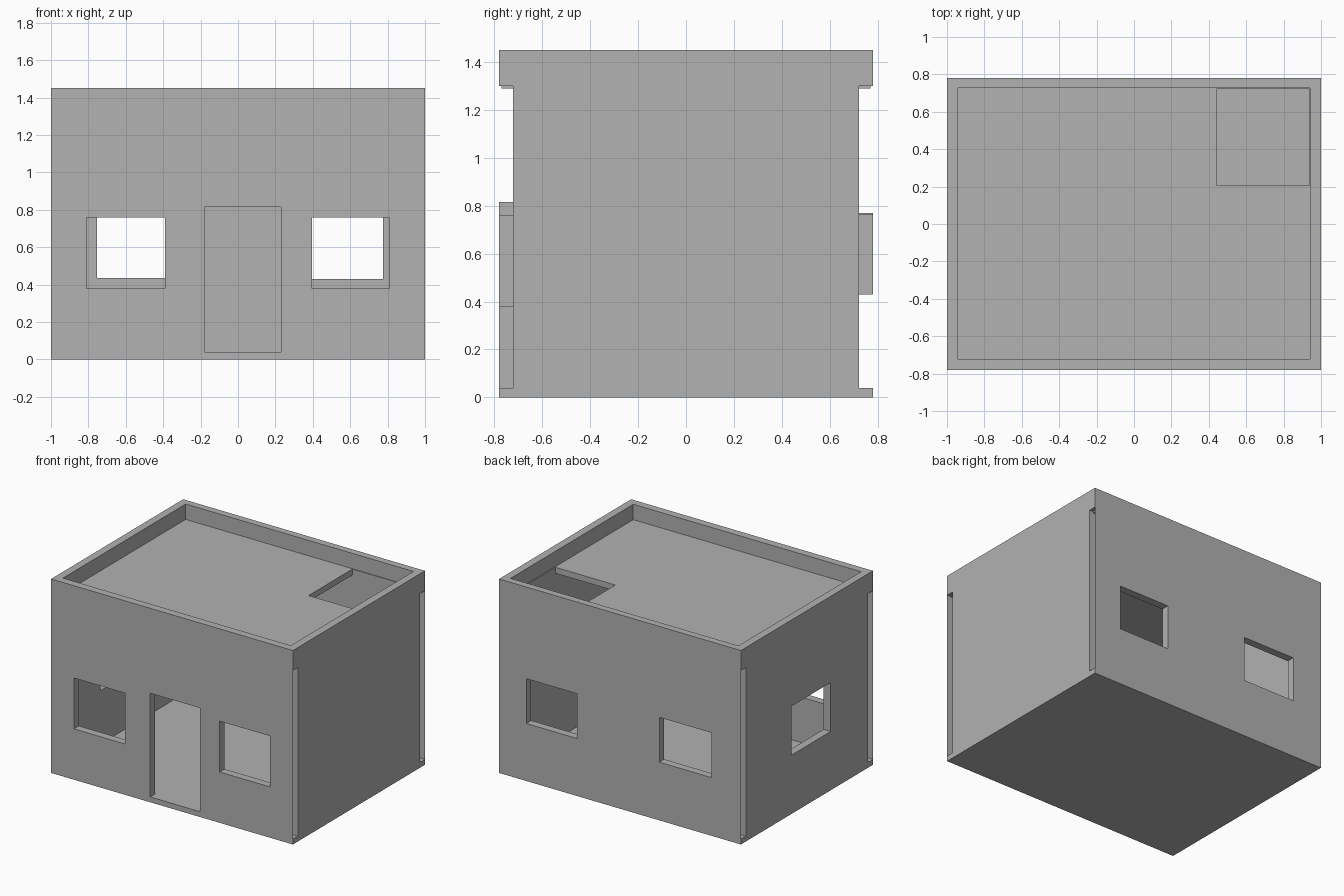
import bpy
import bmesh

cube = bpy.data.objects.get("Cube")
if cube:
    bpy.data.objects.remove(cube, do_unlink=True)

# One plain grey for the whole building
GREY = (0.445, 0.445, 0.445, 1.0)
plaster = bpy.data.materials.new("plaster_grey")
plaster.use_nodes = True
plaster.diffuse_color = GREY
bsdf = next(n for n in plaster.node_tree.nodes if n.type == "BSDF_PRINCIPLED")
bsdf.inputs["Base Color"].default_value = GREY

# Turns (along, across, depth) into x, y, z for a plate facing each axis
PLACE = {
    "x": lambda u, v, d: (d, u, v),
    "y": lambda u, v, d: (u, d, v),
    "z": lambda u, v, d: (u, v, d),
}


def plate(name, axis, depth, u_span, v_span, holes=(), rim=True):
    """Plate with rectangular openings (u0, u1, v0, v1); rim=False leaves its outer edge open."""
    us = sorted({*u_span, *(h[i] for h in holes for i in (0, 1))})
    vs = sorted({*v_span, *(h[i] for h in holes for i in (2, 3))})
    nu, nv = len(us) - 1, len(vs) - 1

    def inside(i, j):
        return 0 <= i < nu and 0 <= j < nv

    def solid(i, j):
        if not inside(i, j):
            return False
        u, v = (us[i] + us[i + 1]) / 2, (vs[j] + vs[j + 1]) / 2
        return not any(a < u < b and c < v < d for a, b, c, d in holes)

    bm = bmesh.new()

    def quad(points):
        bm.faces.new([bm.verts.new(PLACE[axis](*p)) for p in points])

    for i in range(nu):
        for j in range(nv):
            if not solid(i, j):
                continue
            corners = [(us[i], vs[j]), (us[i + 1], vs[j]),
                       (us[i + 1], vs[j + 1]), (us[i], vs[j + 1])]
            # Both broad faces
            for d in depth:
                quad([(u, v, d) for u, v in corners])
            # Edges of openings, and the outer rim where wanted
            for k, (di, dj) in enumerate(((0, -1), (1, 0), (0, 1), (-1, 0))):
                ni, nj = i + di, j + dj
                if solid(ni, nj) or not (rim or inside(ni, nj)):
                    continue
                a, b = corners[k], corners[(k + 1) % 4]
                quad([(*a, depth[0]), (*b, depth[0]), (*b, depth[1]), (*a, depth[1])])

    bmesh.ops.remove_doubles(bm, verts=bm.verts, dist=0.0001)
    bmesh.ops.recalc_face_normals(bm, faces=bm.faces)
    # Open shells: make the broad faces point away from the middle of the plate
    k = "xyz".index(axis)
    middle = sum(depth) / 2
    for f in bm.faces:
        if abs(f.normal[k]) > 0.5:
            if f.normal[k] * (f.calc_center_median()[k] - middle) < 0:
                f.normal_flip()
    mesh = bpy.data.meshes.new(name)
    bm.to_mesh(mesh)
    bm.free()
    mesh.materials.append(plaster)
    obj = bpy.data.objects.new(name, mesh)
    bpy.context.scene.collection.objects.link(obj)
    return obj


# Overall sizes
X, Y, TOP = 1.0, 0.78, 1.45
XI, YI = 0.942, 0.722
FLOOR, EAVES = 0.04, 1.30
WALL = (FLOOR, EAVES)

# Ground slab
plate("floor_slab", "z", (0, FLOOR), (-X, X), (-Y, Y))

# Front wall: hollow and open at its ends, with a doorway and two windows
plate("front_wall", "y", (-Y, -YI), (-X, X), WALL, rim=False, holes=[
    (-0.81, -0.39, 0.38, 0.76),
    (-0.18, 0.23, FLOOR, 0.815),
    (0.395, 0.81, 0.38, 0.76)])

# Back wall: hollow and open at its ends, with two windows
plate("back_wall", "y", (YI, Y), (-X, X), WALL, rim=False, holes=[
    (-0.755, -0.325, 0.435, 0.77),
    (0.355, 0.775, 0.43, 0.765)])

# Side walls between front and back, only the right one has a window
plate("left_wall", "x", (XI, X), (-YI, YI), WALL, rim=False)
plate("right_wall", "x", (-X, -XI), (-YI, YI), WALL, rim=False,
      holes=[(-0.28, 0.185, 0.44, 0.805)])

# Roof slab with a corner hatch, its edges tucked into the walls
plate("roof_slab", "z", (1.29, 1.335), (-0.97, 0.97), (-0.77, 0.77),
      holes=[(0.44, 0.937, 0.205, YI)])

# Raised edge around the roof
plate("parapet", "z", (EAVES, TOP), (-X, X), (-Y, Y),
      holes=[(-XI, XI, -YI, 0.727)])
